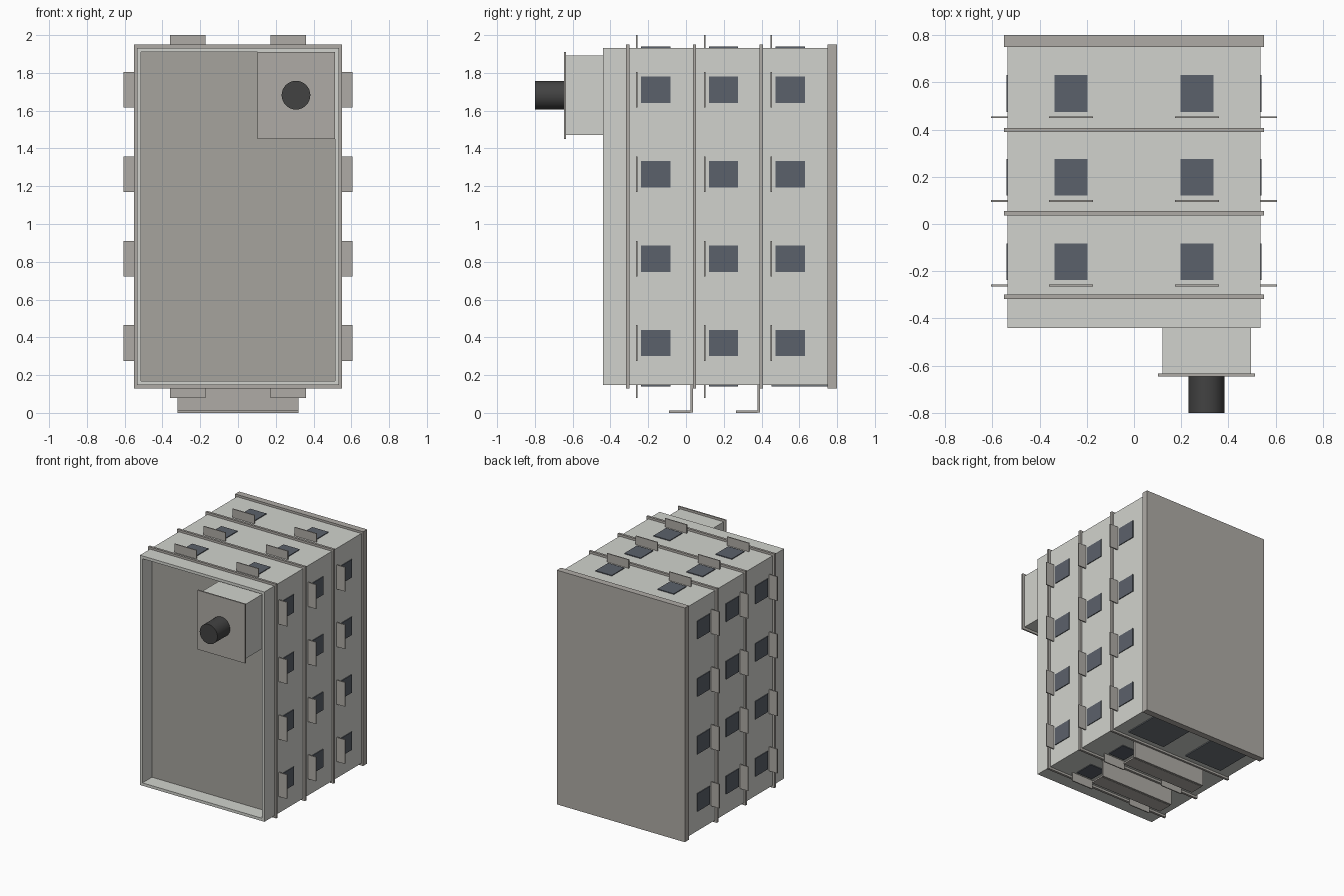
import bpy, math

if "Cube" in bpy.data.objects:
    bpy.data.objects.remove(bpy.data.objects["Cube"])


def material(name, rgb):
    m = bpy.data.materials.new(name)
    m.diffuse_color = (*rgb, 1)
    m.use_nodes = True
    m.node_tree.nodes["Principled BSDF"].inputs["Base Color"].default_value = m.diffuse_color
    return m


WALL = material("wall_light", (0.64, 0.65, 0.61))
TRIM = material("trim_grey", (0.43, 0.41, 0.38))
ROOF = material("roof_grey", (0.38, 0.37, 0.34))
GLASS = material("glass_dark", (0.105, 0.12, 0.145))
DOOR = material("door_grey", (0.16, 0.18, 0.20))
PIPE = material("pipe_black", (0.055, 0.055, 0.055))


def box(name, x, y, z, mat):
    """Axis-aligned box from (min, max) pairs."""
    bpy.ops.mesh.primitive_cube_add(size=1, location=[(a + b) / 2 for a, b in (x, y, z)])
    o = bpy.context.object
    o.name = name
    o.scale = [b - a for a, b in (x, y, z)]
    bpy.ops.object.transform_apply(location=False, rotation=False, scale=True)
    o.data.materials.append(mat)
    return o


# building body (lying on its side, roof facing the front)
XW, Z0, Z1 = 0.535, 0.147, 1.933
ROOF_Y = -0.32
box("building_body", (-XW, XW), (ROOF_Y, 0.755), (Z0, Z1), WALL)

# parapet around the recessed roof
T = 0.022
for s, side in ((-1, "left"), (1, "right")):
    box("parapet_" + side, sorted((s * XW, s * (XW - T))), (-0.44, ROOF_Y), (Z0, Z1), WALL)
box("parapet_bottom", (-XW + T, XW - T), (-0.44, ROOF_Y), (Z0, Z0 + T), WALL)
box("parapet_top", (-XW + T, XW - T), (-0.44, ROOF_Y), (Z1 - T, Z1), WALL)
box("roof_deck", (-XW + T, XW - T), (ROOF_Y - 0.004, ROOF_Y), (Z0 + T, Z1 - T), ROOF)

# base slab and floor ledges
box("base_slab", (-0.55, 0.55), (0.75, 0.80), (0.13, 1.95), TRIM)
for y in (-0.308, 0.045, 0.398):
    box("floor_ledge", (-0.55, 0.55), (y - 0.009, y + 0.009), (0.13, 1.95), TRIM)

# rooftop stair house with cap and chimney pipe
box("stair_house", (0.12, 0.495), (-0.637, ROOF_Y), (1.47, 1.893), WALL)
box("stair_house_cap", (0.102, 0.513), (-0.645, -0.634), (1.45, 1.91), TRIM)
bpy.ops.mesh.primitive_cylinder_add(vertices=32, radius=0.076, depth=0.158,
                                    location=(0.307, -0.721, 1.682),
                                    rotation=(math.pi / 2, 0, 0))
pipe = bpy.context.object
pipe.name = "chimney_pipe"
pipe.data.materials.append(PIPE)
bpy.ops.object.shade_smooth_by_angle()

# windows and their awnings, floor by floor
HW, HA, OUT, G = 0.07, 0.094, 0.07, 0.006
for floor, y in enumerate((-0.26, 0.098, 0.452)):
    win_y, awn_y = (y + 0.023, y + 0.178), (y - 0.004, y + 0.004)
    # left and right sides
    for z in (0.37, 0.815, 1.263, 1.71):
        for s in (-1, 1):
            box("side_window", sorted((s * (XW - 0.01), s * (XW + G))), win_y,
                (z - HW, z + HW), GLASS)
            box("side_awning", sorted((s * (XW - 0.005), s * (XW + OUT))), awn_y,
                (z - HA, z + HA), TRIM)
    # upper side, and lower side except its ground storey
    for x in (-0.267, 0.267):
        box("upper_window", (x - HW, x + HW), win_y, (Z1 - 0.01, Z1 + G), GLASS)
        box("upper_awning", (x - HA, x + HA), awn_y, (Z1 - 0.005, 2.0), TRIM)
        if floor < 2:
            box("lower_window", (x - HW, x + HW), win_y, (Z0 - G, Z0 + 0.01), GLASS)
            box("lower_awning", (x - HA, x + HA), awn_y, (0.078, Z0 + 0.005), TRIM)

# ground storey entrance panels
for x in (-0.267, 0.267):
    box("entrance_panel", (x - 0.165, x + 0.165), (0.452, 0.752), (Z0 - 0.008, Z0 + 0.01), DOOR)

# balconies on the lower side: floor plate plus front rail
for y in (0.037, 0.392):
    box("balcony_floor", (-0.32, 0.32), (y - 0.014, y), (0.002, Z0 + 0.005), TRIM)
    box("balcony_rail", (-0.32, 0.32), (y - 0.127, y - 0.014), (0.0, 0.012), TRIM)
